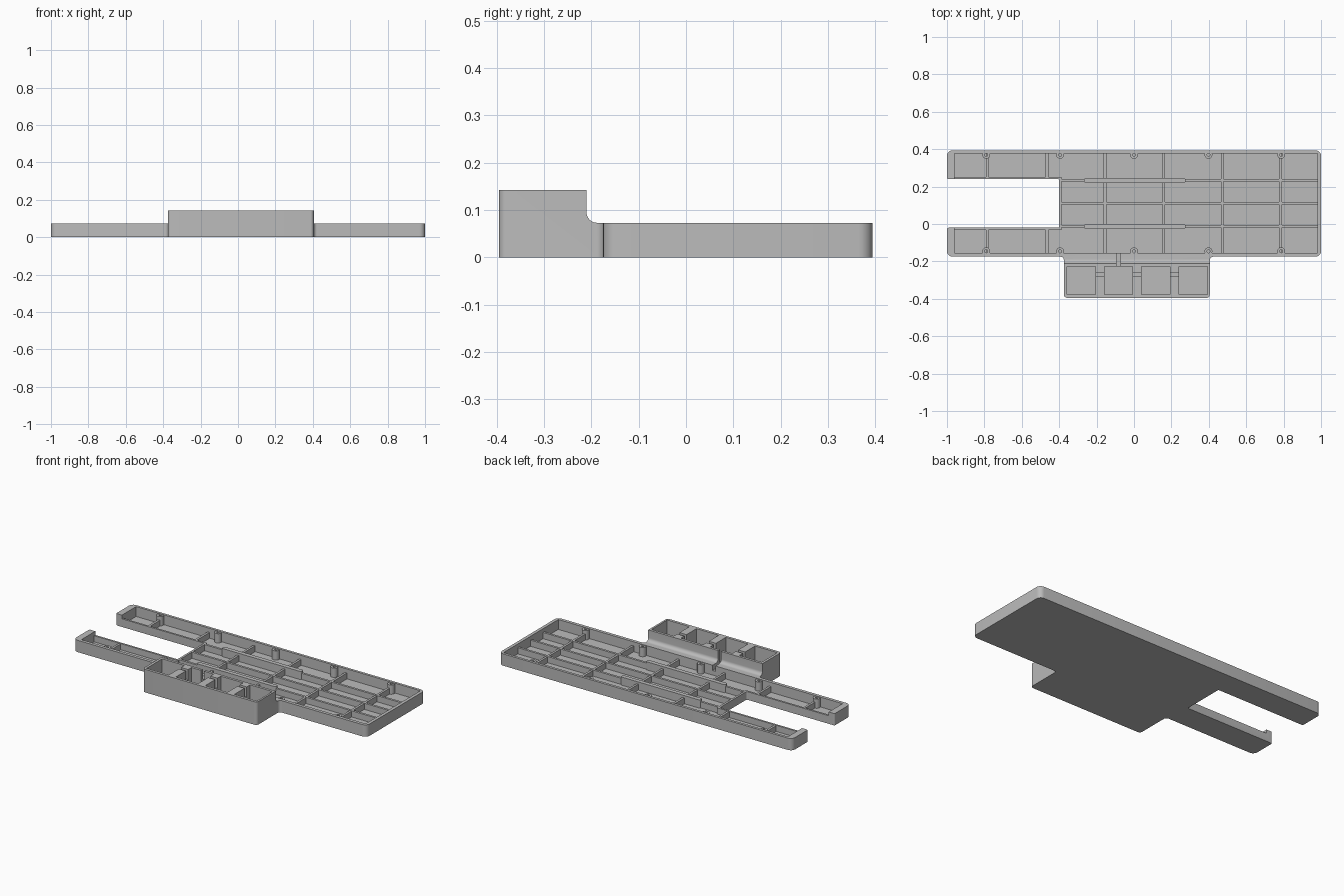
import bpy, bmesh, math
from mathutils import Vector

if "Cube" in bpy.data.objects:
    bpy.data.objects.remove(bpy.data.objects["Cube"], do_unlink=True)

grey = bpy.data.materials.new("plain grey")
grey.use_nodes = True
grey.diffuse_color = (0.5, 0.5, 0.5, 1)
grey.node_tree.nodes["Principled BSDF"].inputs["Base Color"].default_value = (0.5, 0.5, 0.5, 1)

FLOOR, RIM, RIB, TOP = 0.012, 0.073, 0.05, 0.142


def finish(name, bm):
    bmesh.ops.recalc_face_normals(bm, faces=bm.faces)
    mesh = bpy.data.meshes.new(name)
    bm.to_mesh(mesh)
    bm.free()
    mesh.materials.append(grey)
    obj = bpy.data.objects.new(name, mesh)
    bpy.context.collection.objects.link(obj)
    return obj


def prism(name, points, sweep):
    bm = bmesh.new()
    face = bm.faces.new([bm.verts.new(p) for p in points])
    out = bmesh.ops.extrude_face_region(bm, geom=[face])
    moved = [v for v in out["geom"] if isinstance(v, bmesh.types.BMVert)]
    bmesh.ops.translate(bm, verts=moved, vec=sweep)
    return finish(name, bm)


def box(name, x0, x1, y0, y1, z0, z1):
    return prism(name, [(x0, y0, z0), (x1, y0, z0), (x1, y1, z0), (x0, y1, z0)], (0, 0, z1 - z0))


def rounded(corners, steps=6):
    """Round each (x, y, radius) corner of a right-angled outline."""
    result = []
    for i, (x, y, r) in enumerate(corners):
        p = Vector((x, y))
        a = (Vector(corners[i - 1][:2]) - p).normalized() * r
        b = (Vector(corners[(i + 1) % len(corners)][:2]) - p).normalized() * r
        for k in range(steps + 1):
            t = k / steps * math.pi / 2
            q = p + a * (1 - math.sin(t)) + b * (1 - math.cos(t))
            result.append((q.x, q.y, 0))
    return result


def cut(body, cutter):
    mod = body.modifiers.new("cut", "BOOLEAN")
    mod.operation, mod.solver, mod.object = "DIFFERENCE", "EXACT", cutter
    bpy.ops.object.select_all(action="DESELECT")
    bpy.context.view_layer.objects.active = body
    body.select_set(True)
    bpy.ops.object.modifier_apply(modifier=mod.name)
    bpy.data.objects.remove(cutter, do_unlink=True)


def smooth(obj):
    bpy.ops.object.select_all(action="DESELECT")
    bpy.context.view_layer.objects.active = obj
    obj.select_set(True)
    bpy.ops.object.shade_smooth_by_angle(angle=math.radians(30))


# Tray body with slot and battery box footprint
R = 0.03
outline = [(-1, -0.175, R), (-0.375, -0.175, 0.018), (-0.375, -0.395, 0.018),
           (0.405, -0.395, 0.018), (0.405, -0.175, 0.018), (1, -0.175, R),
           (1, 0.394, R), (-1, 0.394, R), (-1, 0.24, 0.008), (-0.4, 0.24, 0.008),
           (-0.4, -0.02, 0.008), (-1, -0.02, 0.008)]
tray = prism("tray_body", rounded(outline), (0, 0, TOP))

# Lower the tray behind the battery box, with a curved foot
foot = [(-1.1, -0.21, 0.2), (-1.1, -0.21, RIM + 0.022)]
for k in range(1, 8):
    t = k / 8 * math.pi / 2
    foot.append((-1.1, -0.188 - 0.022 * math.cos(t), RIM + 0.022 - 0.022 * math.sin(t)))
foot += [(-1.1, -0.188, RIM), (-1.1, 0.5, RIM), (-1.1, 0.5, 0.2)]
cut(tray, prism("headroom", foot, (2.2, 0, 0)))

# Hollow the tray, the two arms and the lowered slot rim
cut(tray, box("main_cavity", -0.387, 0.98, -0.155, 0.378, FLOOR, 0.2))
for y0, y1 in ((-0.155, -0.032), (0.252, 0.378)):
    cut(tray, box("arm_cavity", -0.96, -0.38, y0, y1, FLOOR, 0.2))
cut(tray, box("low_rim", -0.96, -0.38, -0.05, 0.27, RIB, 0.2))

# Battery box pockets, linking notches and wire channel
pockets = [-0.283 + 0.2 * i for i in range(4)]
for x in pockets:
    cut(tray, box("pocket", x - 0.076, x + 0.076, -0.378, -0.226, FLOOR, 0.2))
for x in pockets[:-1]:
    cut(tray, box("notch", x + 0.07, x + 0.13, -0.281, -0.259, 0.08, 0.2))
cut(tray, box("wire_channel", -0.093, -0.073, -0.23, -0.15, 0.04, 0.2))
smooth(tray)

# Cross ribs
W = 0.007
for x in (-0.785, -0.465):
    for y0, y1 in ((-0.16, -0.03), (0.25, 0.383)):
        box("arm_rib", x - W, x + W, y0, y1, 0.006, RIB - 0.002)
for x in (-0.155, 0.16, 0.472, 0.783):
    box("cross_rib", x - W, x + W, -0.16, 0.383, 0.006, RIB - 0.002)

# Lengthwise ribs and raised rails
for y in (-0.013, 0.11, 0.233):
    box("long_rib", -0.39, 0.985, y - W, y + W, 0.006, RIB)
for y in (-0.013, 0.233):
    rail = [(-0.267, y - 0.013, 0.01), (0.275, y - 0.013, 0.01),
            (0.275, y + 0.013, 0.01), (-0.267, y + 0.013, 0.01)]
    smooth(prism("raised_rail", rounded(rail), (0, 0, RIB + 0.012)))

# Screw bosses along both long walls
for x in (-0.79, -0.395, 0, 0.398, 0.787):
    for y in (-0.146, 0.37):
        bm = bmesh.new()
        ring = [bm.verts.new((x + r, y, z)) for r, z in
                ((0.008, 0.006), (0.008, RIM - 0.004), (0.021, RIM - 0.004), (0.021, 0.006))]
        edges = [bm.edges.new((ring[i], ring[(i + 1) % 4])) for i in range(4)]
        bmesh.ops.spin(bm, geom=ring + edges, cent=(x, y, 0), axis=(0, 0, 1),
                       angle=math.tau, steps=24, use_merge=True)
        bmesh.ops.remove_doubles(bm, verts=bm.verts, dist=0.0005)
        smooth(finish("screw_boss", bm))
